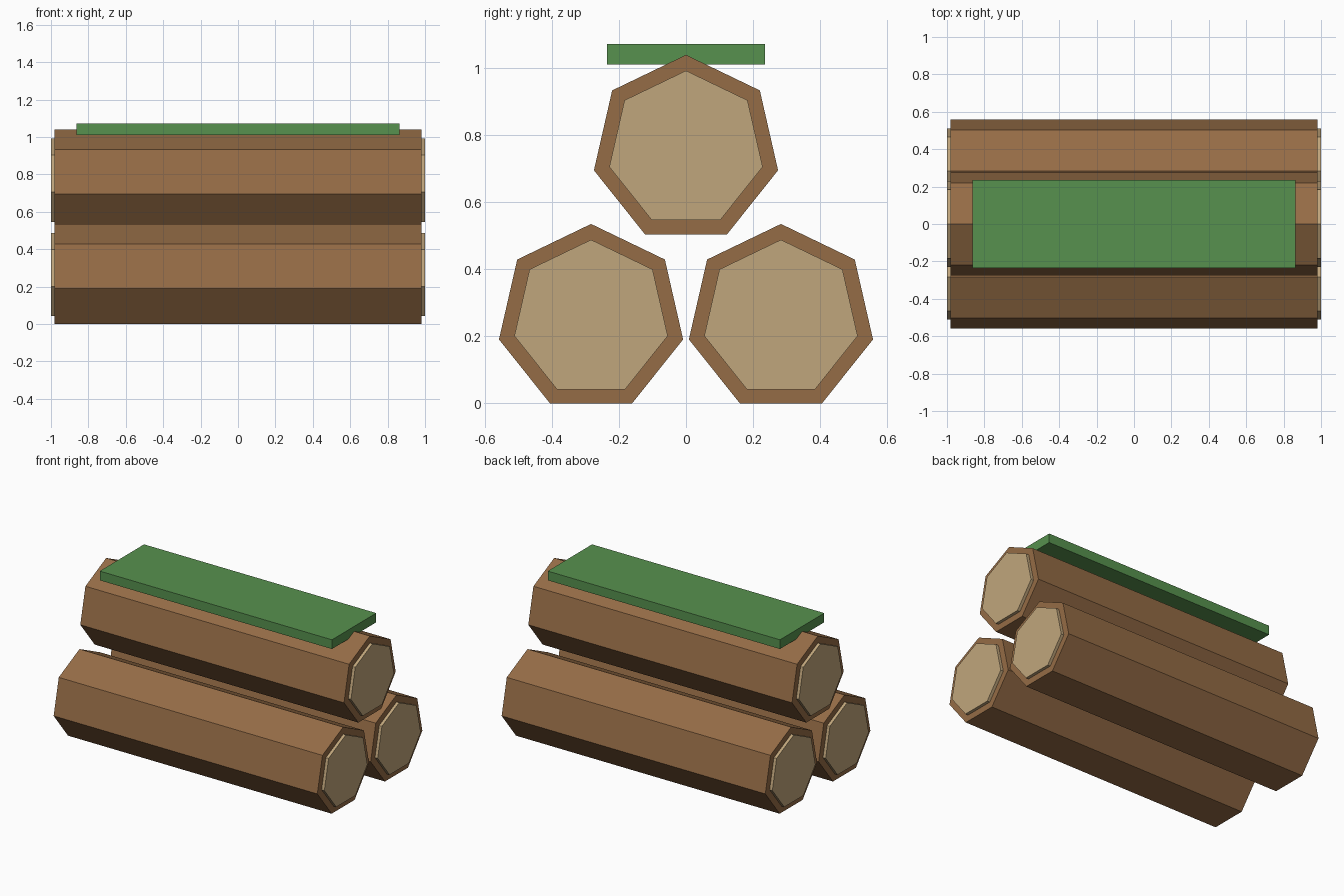
import bpy
import math

cube = bpy.data.objects.get("Cube")
if cube:
    bpy.data.objects.remove(cube, do_unlink=True)


def make_material(name, rgb):
    mat = bpy.data.materials.new(name)
    mat.use_nodes = True
    mat.diffuse_color = (*rgb, 1)
    mat.node_tree.nodes["Principled BSDF"].inputs["Base Color"].default_value = (*rgb, 1)
    return mat


bark = make_material("brown bark", (0.30, 0.15, 0.061))
heartwood = make_material("pale cut wood", (0.53, 0.38, 0.20))
leaf = make_material("green cover", (0.095, 0.285, 0.077))


def prism(name, radius, x0, x1, y, z, mat):
    """Seven-sided bar along x with one corner pointing up."""
    ring = [(radius * math.sin(math.tau * i / 7), radius * math.cos(math.tau * i / 7))
            for i in range(7)]
    verts = [(x, y + dy, z + dz) for x in (x0, x1) for dy, dz in ring]
    faces = [(i, i + 7, (i + 1) % 7 + 7, (i + 1) % 7) for i in range(7)]
    faces += [tuple(range(7)), tuple(range(13, 6, -1))]
    mesh = bpy.data.meshes.new(name)
    mesh.from_pydata(verts, [], [f[::-1] for f in faces])
    mesh.materials.append(mat)
    obj = bpy.data.objects.new(name, mesh)
    bpy.context.collection.objects.link(obj)


# Three stacked logs, each with a raised cut face at both ends
R = 0.2815
base_z = R * math.cos(math.pi / 7)
for name, y, z in (("front_log", -0.283, base_z),
                   ("back_log", 0.283, base_z),
                   ("top_log", 0, base_z + 0.504)):
    prism(name, R, -0.98, 0.98, y, z, bark)
    prism(name + "_left_end", 0.2345, 0.97, 1.0, y, z, heartwood)
    prism(name + "_right_end", 0.2345, -1.0, -0.97, y, z, heartwood)

# Flat green slab resting on the ridge of the top log
bpy.ops.mesh.primitive_cube_add(size=1, location=(0, 0, 1.041))
slab = bpy.context.object
slab.name = "green_slab"
slab.scale = (1.726, 0.47, 0.062)
bpy.ops.object.transform_apply(location=False, rotation=False, scale=True)
slab.data.materials.append(leaf)
